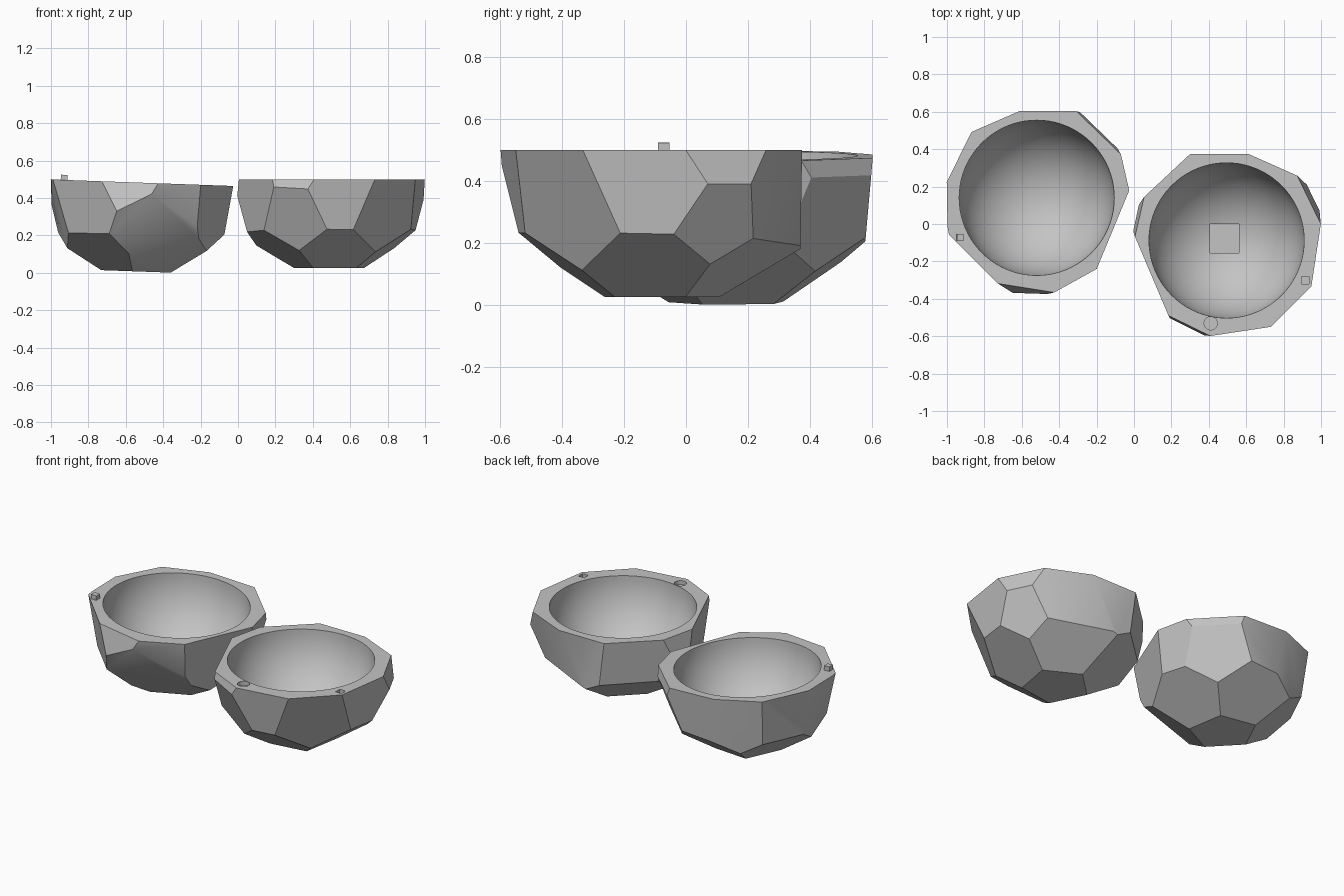
import bpy
import bmesh
from math import sin, cos, radians
from mathutils import Vector, Matrix

old = bpy.data.objects.get("Cube")
if old:
    bpy.data.objects.remove(old, do_unlink=True)

grey = bpy.data.materials.new("plain grey")
grey.use_nodes = True
colour = (0.55, 0.55, 0.55, 1)
grey.diffuse_color = colour
grey.node_tree.nodes["Principled BSDF"].inputs["Base Color"].default_value = colour

DEPTH = 0.475     # rim plane down to the flat base
CAVITY = 0.415    # radius of the hollow


def direction(az, tilt):
    """Outward normal: tilt is measured from straight down."""
    a, t = radians(az), radians(tilt)
    return Vector((sin(t) * cos(a), sin(t) * sin(a), -cos(t)))


def new_object(name, bm):
    bmesh.ops.recalc_face_normals(bm, faces=bm.faces)
    mesh = bpy.data.meshes.new(name)
    bm.to_mesh(mesh)
    bm.free()
    mesh.materials.append(grey)
    ob = bpy.data.objects.new(name, mesh)
    bpy.context.collection.objects.link(ob)
    return ob


def box(name, centre, size):
    bm = bmesh.new()
    bmesh.ops.create_cube(bm, size=1)
    bmesh.ops.transform(bm, verts=bm.verts,
                        matrix=Matrix.Translation(centre) @ Matrix.Diagonal((*size, 1)))
    return new_object(name, bm)


def disc(name, centre, radius, depth):
    bm = bmesh.new()
    bmesh.ops.create_cone(bm, cap_ends=True, segments=32, radius1=radius,
                          radius2=radius, depth=depth, matrix=Matrix.Translation(centre))
    return new_object(name, bm)


def ball(name, radius):
    bm = bmesh.new()
    bmesh.ops.create_uvsphere(bm, u_segments=80, v_segments=40, radius=radius,
                              matrix=Matrix.Translation((0, 0, 0.001)))
    return new_object(name, bm)


def select_only(ob):
    bpy.ops.object.select_all(action='DESELECT')
    ob.select_set(True)
    bpy.context.view_layer.objects.active = ob


def carve(ob, cutters):
    for cutter in cutters:
        cutter.hide_render = True
        mod = ob.modifiers.new("carve", 'BOOLEAN')
        mod.operation = 'DIFFERENCE'
        mod.solver = 'EXACT'
        mod.object = cutter
        select_only(ob)
        bpy.ops.object.modifier_apply(modifier=mod.name)
        bpy.data.objects.remove(cutter, do_unlink=True)


def faceted_half(name, first_corner, pentagons, walls):
    """Block sliced by the base, five hexagons, the pentagons and the rim walls."""
    planes = []
    for k in range(5):
        n = direction(first_corner + 36 + 72 * k, 36)
        planes.append((n * 0.478, n))
    for az, reach, tilt in pentagons:
        n = direction(az, tilt)
        planes.append((n * reach, n))
    for az, reach, tilt in walls:
        planes.append((direction(az, 90) * reach, direction(az, tilt)))

    bm = bmesh.new()
    bmesh.ops.create_cube(bm, size=1)
    bmesh.ops.transform(bm, verts=bm.verts,
                        matrix=Matrix.Translation((0, 0, -DEPTH / 2))
                        @ Matrix.Diagonal((2, 2, DEPTH, 1)))
    for co, no in planes:
        geom = bm.verts[:] + bm.edges[:] + bm.faces[:]
        bmesh.ops.bisect_plane(bm, geom=geom, dist=1e-5, plane_co=co,
                               plane_no=no, clear_outer=True)
        rim = [e for e in bm.edges if e.is_boundary]
        if rim:
            bmesh.ops.edgenet_fill(bm, edges=rim)
    return new_object(name, bm)


def finish(ob, location, lean=0):
    ob.location = location
    ob.rotation_euler = (0, radians(lean), 0)
    select_only(ob)
    bpy.ops.object.shade_smooth_by_angle(angle=radians(30))


# rim walls of each half: azimuth, distance from the middle, tilt
LEFT_WALLS = [
    (26, 0.491, 103), (66, 0.470, 78), (90, 0.463, 89), (133, 0.471, 84),
    (167, 0.482, 100), (203, 0.443, 88), (244, 0.497, 103),
    (278.6, 0.492, 80), (315, 0.494, 69), (351.4, 0.485, 81),
]
RIGHT_WALLS = [
    (153.5, 0.469, 81), (113.5, 0.462, 81), (90, 0.463, 85), (46, 0.480, 102),
    (13, 0.491, 81), (-22.5, 0.442, 84), (-61, 0.488, 81),
    (-99, 0.485, 103), (-135, 0.471, 81), (181, 0.480, 86),
]

# left half: level, with sockets in the rim and a square recess in the floor
left_half = faceted_half("left_half_shell", 26,
                         [(26, 0.507, 62), (170, 0.5, 70), (242, 0.482, 66)],
                         LEFT_WALLS)
carve(left_half, [
    ball("cavity_cutter", CAVITY),
    box("square_socket_cutter", (0.42, -0.212, 0), (0.04, 0.04, 0.07)),
    disc("round_socket_cutter", (-0.085, -0.443, 0), 0.035, 0.05),
    box("floor_recess_cutter", (-0.011, 0.01, -0.36), (0.155, 0.155, 0.12)),
])
finish(left_half, (0.495, -0.088, 0.5))

# right half: roughly mirrored rim, leaning slightly
right_half = faceted_half("right_half_shell", 46,
                          [(46, 0.483, 71), (190, 0.475, 73), (286, 0.472, 60)],
                          RIGHT_WALLS)
carve(right_half, [ball("cavity_cutter", CAVITY)])
finish(right_half, (-0.52, 0.14, 0.482), 2.05)

# alignment peg standing on the right half's rim
peg = box("alignment_peg", (0, 0, 0), (0.036, 0.036, 0.06))
peg.location = (-0.93, -0.072, 0.494)
peg.rotation_euler = (0, radians(2.05), 0)
